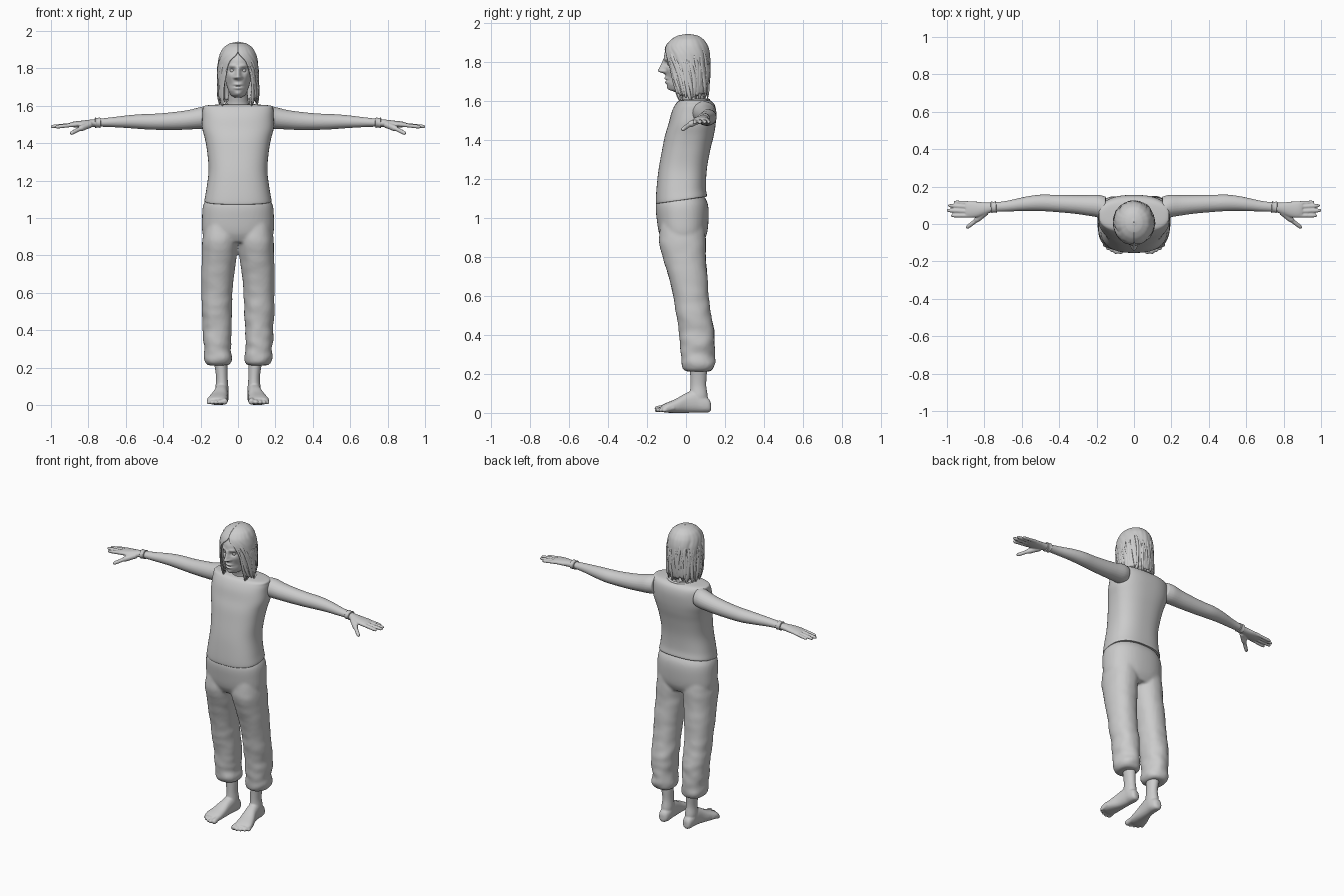
import bpy, bmesh, math, random
from mathutils import Vector, noise

random.seed(4)
TAU = 2 * math.pi


def spline(rows, t):
    """Catmull-Rom through tuples, t in 0..len-1."""
    i = min(int(t), len(rows) - 2)
    f = t - i
    p = [rows[max(0, min(len(rows) - 1, i + k))] for k in (-1, 0, 1, 2)]
    return [b + .5 * f * (c - a + f * (2 * a - 5 * b + 4 * c - d + f * (3 * (b - c) + d - a)))
            for a, b, c, d in zip(*p)]


def lookup(rows, z):
    """Linear-smooth lookup in rows sorted by descending first value."""
    for i in range(len(rows) - 1):
        if z >= rows[i + 1][0]:
            return spline(rows, i + min(1, max(0, (rows[i][0] - z) / (rows[i][0] - rows[i + 1][0]))))[1:]
    return rows[-1][1:]


def skin(bm, rings, closed=True, cap=True):
    vs = [[bm.verts.new(p) for p in r] for r in rings]
    n = len(vs[0])
    for a, b in zip(vs, vs[1:]):
        for j in range(n if closed else n - 1):
            bm.faces.new((a[j], a[(j + 1) % n], b[(j + 1) % n], b[j]))
    if cap:
        bm.faces.new(vs[0][::-1])
        bm.faces.new(vs[-1])


def tube(bm, stations, n=24, sub=4, power=2, ref=None, wrinkle=None):
    """Loft of super-ellipses; station = x, y, z, half width, half height."""
    steps = (len(stations) - 1) * sub
    rows = [spline(stations, k / sub) for k in range(steps + 1)]
    P = [Vector(r[:3]) for r in rows]
    rings = []
    for k, r in enumerate(rows):
        t = (P[-1] - P[0]).normalized()
        up = Vector((0, 1, 0)) if abs(t.z) > .8 else Vector((0, 0, 1))
        if ref:
            t = (P[min(k + 1, steps)] - P[max(k - 1, 0)]).normalized()
            up = ref
        elif abs(t.z) > .8:
            t = Vector((0, 0, math.copysign(1, t.z)))
        side = t.cross(up).normalized()
        up = side.cross(t)
        ring = []
        for j in range(n):
            c, s = math.cos(TAU * j / n), math.sin(TAU * j / n)
            c = math.copysign(abs(c) ** (2 / power), c)
            s = math.copysign(abs(s) ** (2 / power), s)
            d = side * (c * max(r[3], .001)) + up * (s * max(r[4], .001))
            ring.append(P[k] + d * (1 + (wrinkle(P[k] + d) if wrinkle else 0)))
        rings.append(ring)
    skin(bm, rings)


def digit(bm, p, q, r):
    p, q = Vector(p), Vector(q)
    tube(bm, [(*p.lerp(q, t), r * s, r * s) for t, s in
              ((0, 1.1), (.35, 1), (.65, 1), (.88, .9), (.97, .6), (1, .2))], 12, 2)


def make(name, bm, voxel=0, smooth=3, mirror=False):
    bmesh.ops.recalc_face_normals(bm, faces=bm.faces)
    for f in bm.faces:
        f.smooth = True
    me = bpy.data.meshes.new(name)
    bm.to_mesh(me)
    bm.free()
    ob = bpy.data.objects.new(name, me)
    bpy.context.collection.objects.link(ob)
    if voxel:
        m = ob.modifiers.new("fuse", 'REMESH')
        m.mode, m.voxel_size, m.use_smooth_shade = 'VOXEL', voxel, True
        m = ob.modifiers.new("soften", 'SMOOTH')
        m.factor, m.iterations = .5, smooth
    if mirror:
        m = ob.modifiers.new("mirror", 'MIRROR')
        m.use_mirror_merge = False
    return ob


def body(rows):
    """z, half width, front y, back y -> tube stations."""
    return [(0, (f + b) / 2, z, w, (b - f) / 2) for z, w, f, b in rows]


# sleeveless shirt, hem dipping at the front
bm = bmesh.new()
tube(bm, body([(1.095, .17, -.145, .1), (1.098, .179, -.154, .107), (1.15, .17, -.152, .102),
               (1.25, .157, -.14, .107), (1.35, .164, -.122, .125), (1.42, .176, -.108, .142),
               (1.48, .191, -.09, .152), (1.54, .191, -.074, .155), (1.58, .189, -.055, .146),
               (1.6, .178, -.036, .125), (1.607, .1, -.01, .1)]), 64, 5, 2.5)
for v in bm.verts:
    v.co.z += .14 * v.co.y * max(0, min(1, (1.22 - v.co.z) / .12))
make("shirt", bm)

# neckline trim
bm = bmesh.new()
rings = []
for i in range(48):
    a = TAU * i / 48
    c = Vector((.088 * math.sin(a), .042 - .075 * math.cos(a), 1.603 - .016 * max(0, math.cos(a))))
    out = Vector((math.sin(a), -math.cos(a), 0))
    rings.append([c + out * .008 * math.cos(b) + Vector((0, 0, .007 * math.sin(b)))
                  for b in (TAU * k / 8 for k in range(8))])
skin(bm, rings + rings[:1], cap=False)
bmesh.ops.remove_doubles(bm, verts=bm.verts, dist=1e-5)
make("neckline_trim", bm)

# loose trousers gathered at the shins
def folds(p):
    w = .025 + .07 * max(0, min(1, (.65 - p.z) / .35))
    return w * noise.noise(Vector((p.x * 14, p.y * 14, p.z * 22)))


bm = bmesh.new()
tube(bm, body([(1.12, .155, -.13, .085), (1.095, .174, -.146, .102), (1.06, .188, -.155, .114), (1, .192, -.151, .116),
               (.92, .19, -.138, .108), (.87, .165, -.112, .085)]), 48, 5, 2.3)
leg = [(.108, .062, .212, .05, .055), (.107, .062, .222, .066, .075), (.107, .062, .25, .074, .087),
       (.108, .06, .29, .07, .086), (.111, .058, .34, .074, .088), (.112, .054, .42, .077, .09),
       (.113, .04, .5, .08, .09), (.112, .025, .6, .082, .09), (.108, .01, .7, .088, .1),
       (.1, -.009, .8, .093, .11), (.095, -.018, .88, .096, .12), (.085, -.018, 1, .09, .11)]
for s in (-1, 1):
    tube(bm, [(s * x, y, z, a, b) for x, y, z, a, b in leg], 40, 6, 2.2, wrinkle=folds)
make("trousers", bm, .009, 4)

# bare feet with ankles and toes
bm = bmesh.new()
tube(bm, [(.085, .128, .034, .012, .018), (.085, .118, .038, .027, .034), (.085, .09, .045, .035, .044),
          (.087, .05, .058, .036, .057), (.093, 0, .05, .039, .05), (.103, -.05, .036, .048, .036),
          (.112, -.1, .026, .054, .025), (.114, -.125, .022, .044, .016)], 24, 4, 2.4)
tube(bm, [(.086, .065, .05, .033, .045), (.086, .065, .09, .035, .046), (.086, .063, .14, .031, .041),
          (.09, .064, .2, .034, .043), (.1, .064, .27, .04, .048)])
for x, y, r in ((.07, -.16, .017), (.096, -.16, .0125), (.119, -.151, .012), (.141, -.139, .0115), (.159, -.122, .011)):
    digit(bm, (x * .8 + .02, y + .06, .027), (x, y, r), r)
make("feet", bm, .005, 3, True)

# arms with hands
bm = bmesh.new()
tube(bm, [(.15, .08, 1.54, .066, .058), (.19, .095, 1.536, .061, .059), (.25, .1, 1.527, .055, .053),
          (.32, .105, 1.52, .05, .049), (.42, .11, 1.515, .046, .044), (.5, .113, 1.515, .044, .041),
          (.58, .108, 1.515, .038, .035), (.68, .095, 1.512, .029, .026), (.75, .09, 1.509, .026, .021),
          (.79, .084, 1.506, .031, .02), (.84, .078, 1.502, .042, .018), (.88, .078, 1.5, .044, .015),
          (.9, .078, 1.499, .038, .01)])
for y0, x, y, z, r in ((.111, .965, .118, 1.487, .0095), (.09, .995, .099, 1.488, .0105),
                       (.067, 1.003, .073, 1.488, .011), (.045, .98, .045, 1.486, .0105)):
    digit(bm, (.865, y0, 1.5), (x, y, z), r)
digit(bm, (.79, .065, 1.5), (.85, .015, 1.475), .017)
digit(bm, (.83, .03, 1.485), (.897, -.022, 1.45), .0115)
make("arms", bm, .0045, 3, True)

# wrist bands
bm = bmesh.new()
tube(bm, [(.735, .091, 1.51, .026, .022), (.737, .091, 1.51, .031, .028), (.745, .09, 1.51, .029, .026),
          (.755, .09, 1.509, .029, .026), (.763, .089, 1.509, .031, .028), (.765, .089, 1.509, .026, .022)], 24, 3)
make("wrist_bands", bm, mirror=True)

# neck
bm = bmesh.new()
tube(bm, [(0, .045, 1.57, .075, .065), (0, .04, 1.61, .058, .056), (0, .025, 1.66, .052, .055), (0, .02, 1.71, .05, .055)])
make("neck", bm)

# head with sculpted face: z, half width, front y, back y
HEAD = [(1.926, .004, .008, .016), (1.92, .036, -.035, .06), (1.89, .067, -.085, .092), (1.85, .076, -.108, .102),
        (1.81, .077, -.112, .102), (1.76, .072, -.107, .095), (1.72, .064, -.102, .08), (1.68, .051, -.097, .06),
        (1.655, .038, -.083, .05), (1.645, .02, -.06, .03)]


def g(v, c, w):
    return math.exp(-((v - c) / w) ** 2)


def relief(x, z):
    ax = abs(x)
    bridge = max(0, min(1, (1.815 - z) / .06)) if z > 1.752 else g(z, 1.752, .011)
    d = (.008 + .03 * bridge) * bridge ** .3 * g(x, 0, .009 + .007 * bridge) if bridge else 0
    d += .01 * g(ax, .016, .008) * g(z, 1.749, .009)
    d -= .014 * g(ax, .031, .016) * g(z, 1.789, .012)
    d += .006 * g(ax, .033, .025) * g(z, 1.814, .01)
    d += .005 * g(ax, .045, .015) * g(z, 1.758, .018)
    d += (.009 * g(z, 1.714, .007) + .009 * g(z, 1.694, .007) - .004 * g(z, 1.704, .004)) * g(x, 0, .02)
    d += .007 * g(x, 0, .02) * g(z, 1.664, .012) - .005 * g(ax, .042, .015) * g(z, 1.712, .02)
    return d


bm = bmesh.new()
rings = []
for i in range(91):
    z = 1.926 - .281 * i / 90
    w, f, b = lookup(HEAD, z)
    ring = []
    for j in range(96):
        a = TAU * j / 96
        x, y = w * math.sin(a), (f + b) / 2 - (b - f) / 2 * math.cos(a)
        if math.cos(a) > 0:
            y -= relief(x, z) * min(1, 2 * math.cos(a))
        ring.append((x, y, z))
    rings.append(ring)
skin(bm, rings)
make("head", bm)

# eyes
bm = bmesh.new()
bmesh.ops.create_uvsphere(bm, u_segments=20, v_segments=12, radius=.0125)
bmesh.ops.translate(bm, verts=bm.verts, vec=(.031, -.083, 1.789))
make("eyes", bm, mirror=True)

# hair envelope: z, half width, front y, back y, half angle of the face opening
HAIR = [(1.938, .004, .005, .015, 0), (1.93, .044, -.042, .06, 0), (1.91, .075, -.076, .09, .0), (1.88, .093, -.101, .11, .04),
        (1.84, .103, -.112, .12, .42), (1.78, .107, -.11, .122, .66), (1.72, .107, -.102, .12, .78),
        (1.66, .106, -.088, .115, .85), (1.6, .094, -.065, .1, .92), (1.56, .085, -.05, .09, .95)]


def hair(u, z, lift=0):
    w, f, b, a = lookup(HAIR, z)
    t = max(a, 0) + u * (TAU - 2 * max(a, 0))
    return Vector(((w + lift) * math.sin(t), (f + b) / 2 - ((b - f) / 2 + lift) * math.cos(t), z))


bm = bmesh.new()
rings = []
for i in range(41):
    t = (i / 40) ** 1.4
    ring = []
    for j in range(121):
        u = j / 120
        low = 1.635 + .02 * noise.noise(Vector((u * 22, 3, 0)))
        ripple = .004 * min(1, t * 4) * noise.noise(Vector((u * 26, t * 1.5, 1)))
        ring.append(hair(u, 1.938 + (low - 1.938) * t, ripple - .003))
    rings.append(ring)
skin(bm, rings, closed=False, cap=False)
ob = make("hair_shell", bm)
m = ob.modifiers.new("thickness", 'SOLIDIFY')
m.thickness, m.offset = .01, 0

# loose locks lying on the shell with curling ends
bm = bmesh.new()
for k in range(46):
    u = (k + .5) / 46
    back = math.sin(math.pi * u)
    top = random.uniform(1.80, 1.89)
    end = random.uniform(1.585, 1.625) + .012 * back
    flare = random.uniform(-.012, .012)
    drift = random.uniform(-.025, .025)
    wide = random.uniform(.009, .015)
    st = []
    for t, s in ((0, .25), (.2, .9), (.4, 1), (.6, 1), (.8, .9), (.93, .6), (1, .1)):
        uu = min(.995, max(.005, u + drift * t * t + .006 * math.sin(t * 7 + k)))
        st.append((*hair(uu, top + (end - top) * t, -.001 + flare * t ** 3), wide * s, .006 * s))
    mid = hair(u, 1.75)
    tube(bm, st, 8, 3, ref=Vector((mid.x, mid.y, 0)).normalized())
make("hair_locks", bm)
